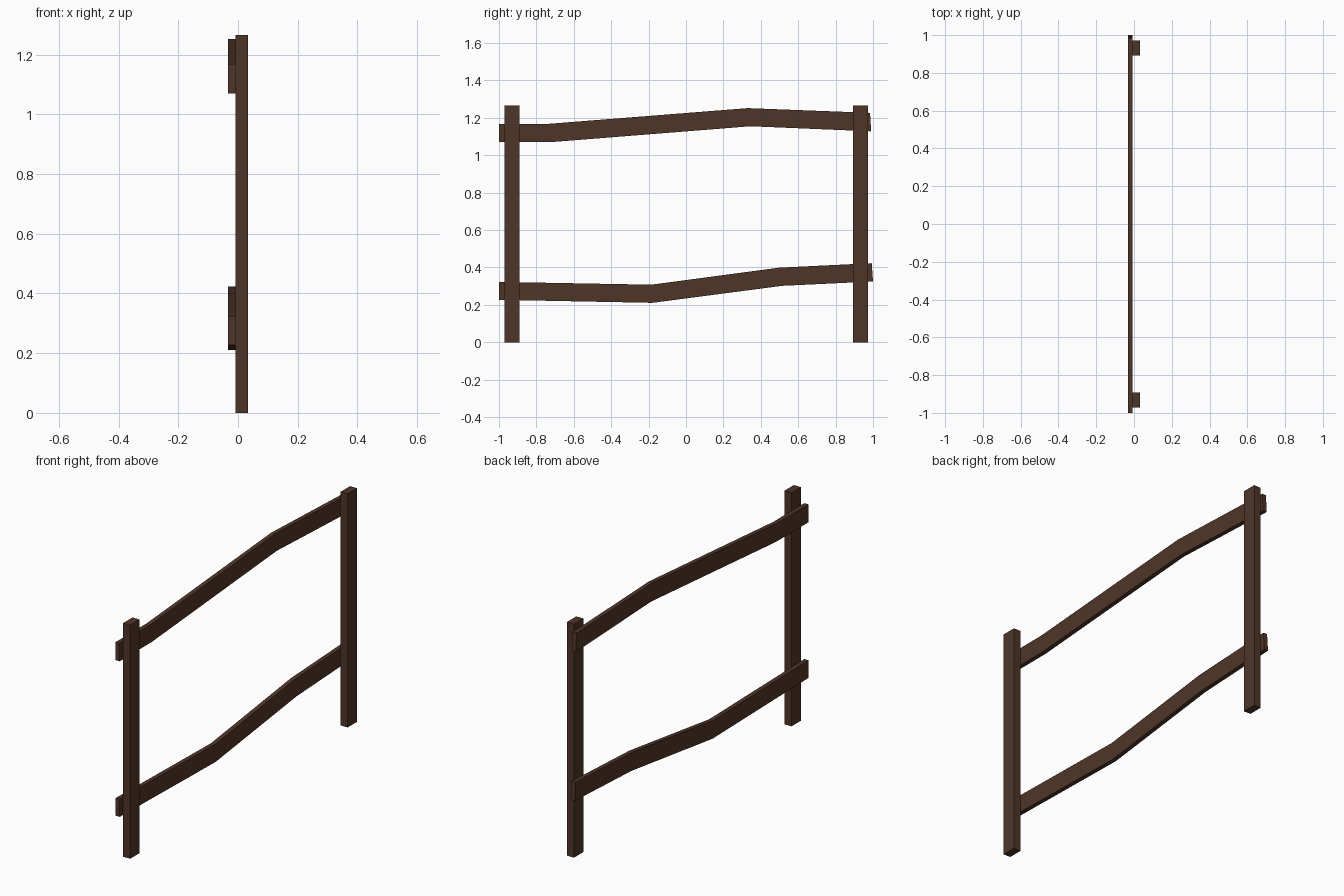
import bpy, bmesh

if "Cube" in bpy.data.objects:
    bpy.data.objects.remove(bpy.data.objects["Cube"])

wood = bpy.data.materials.new("dark_wood")
wood.diffuse_color = (0.078, 0.036, 0.021, 1)
wood.use_nodes = True
wood.node_tree.nodes["Principled BSDF"].inputs["Base Color"].default_value = wood.diffuse_color


def extrude_outline(name, outline, x0, x1):
    """Bar built from quads between paired (y, z) bottom/top points, x0 to x1 thick."""
    bm = bmesh.new()
    rings = []
    for bottom, top in outline:
        pts = [(x0, *bottom), (x1, *bottom), (x1, *top), (x0, *top)]
        rings.append([bm.verts.new(p) for p in pts])
    for a, b in zip(rings, rings[1:]):
        for i in range(4):
            j = (i + 1) % 4
            bm.faces.new((a[i], a[j], b[j], b[i]))
    bm.faces.new(rings[0])
    bm.faces.new(rings[-1])
    bmesh.ops.recalc_face_normals(bm, faces=bm.faces)
    mesh = bpy.data.meshes.new(name)
    bm.to_mesh(mesh)
    bm.free()
    mesh.materials.append(wood)
    obj = bpy.data.objects.new(name, mesh)
    bpy.context.collection.objects.link(obj)
    return obj


# Upright posts
for name, y in (("front_post", -0.931), ("back_post", 0.932)):
    extrude_outline(name, [((y - 0.04, 0), (y - 0.04, 1.266)),
                           ((y + 0.04, 0), (y + 0.04, 1.266))], -0.009, 0.033)

# Crooked rails fixed to the left faces of the posts
extrude_outline("upper_rail", [((-1.0, 1.07), (-1.0, 1.168)),
                               ((-0.725, 1.07), (-0.735, 1.168)),
                               ((0.345, 1.155), (0.33, 1.252)),
                               ((0.99, 1.128), (0.984, 1.227))], -0.033, -0.009)
extrude_outline("lower_rail", [((-1.0, 0.227), (-1.0, 0.323)),
                               ((-0.18, 0.211), (-0.185, 0.308)),
                               ((0.515, 0.302), (0.497, 0.399)),
                               ((1.0, 0.325), (0.993, 0.423))], -0.033, -0.009)
